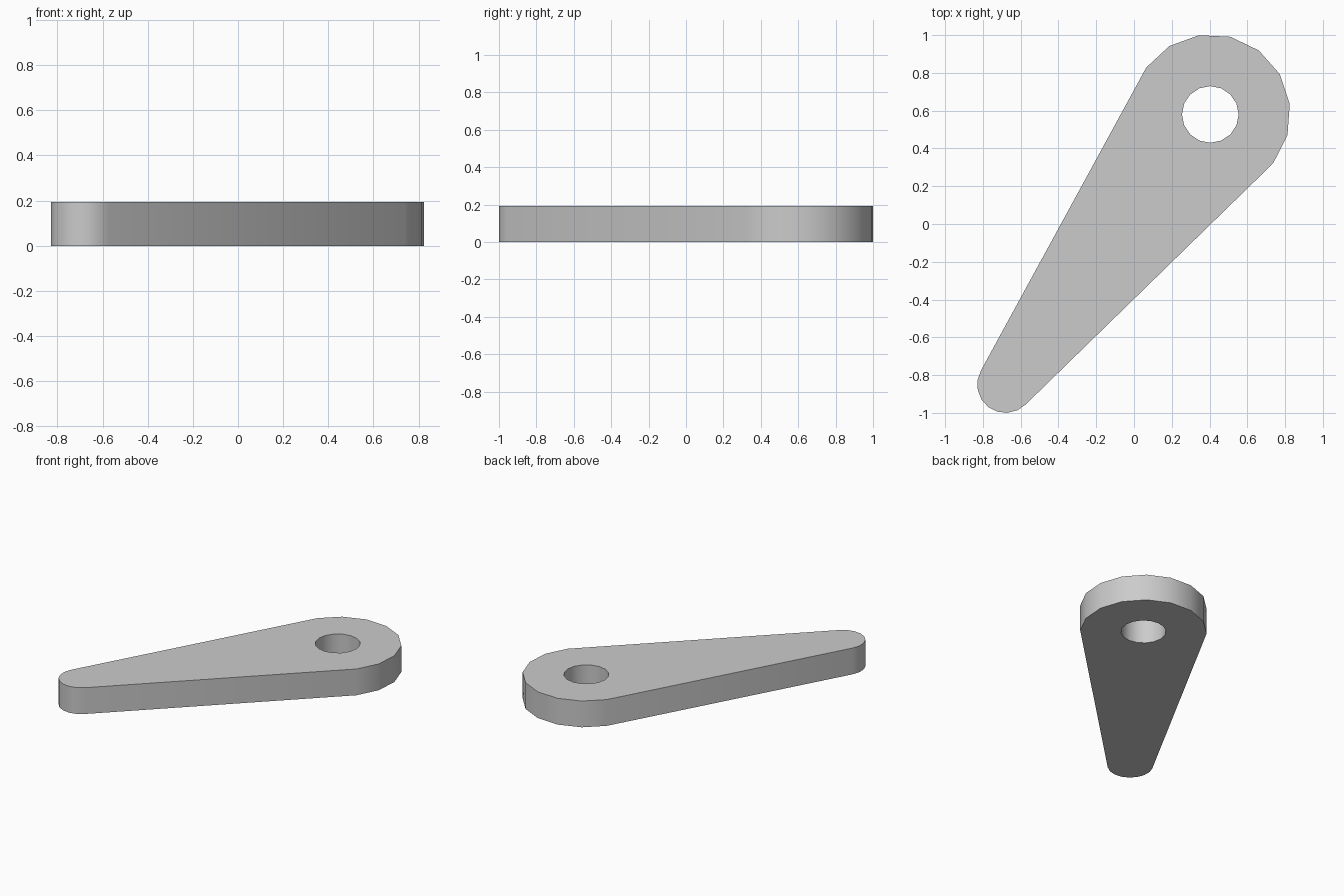
import bpy, bmesh
from math import radians, sin, cos

if "Cube" in bpy.data.objects:
    bpy.data.objects.remove(bpy.data.objects["Cube"])

THICKNESS = 0.193


def arc(cx, cy, r, start, end, segments):
    """Points along an arc, both ends included."""
    angles = [radians(start + (end - start) * i / segments) for i in range(segments + 1)]
    return [(cx + r * cos(a), cy + r * sin(a)) for a in angles]


# Profile: wide rounded end, narrow rounded tip, round hole
outline = arc(0.407, 0.583, 0.421, -38.4, 144.3, 8) + arc(-0.68, -0.85, 0.15, 150, 315, 8)
hole = arc(0.404, 0.58, 0.15, 0, 360, 16)[:-1]

bm = bmesh.new()
for loop in (outline, hole):
    verts = [bm.verts.new((x, y, 0)) for x, y in loop]
    for i, v in enumerate(verts):
        bm.edges.new((v, verts[(i + 1) % len(verts)]))

# Fill the face around the hole and raise it to a plate
bmesh.ops.triangle_fill(bm, edges=bm.edges[:], use_beauty=True, normal=(0, 0, 1))
raised = bmesh.ops.extrude_face_region(bm, geom=bm.faces[:], use_keep_orig=True)
top = [g for g in raised["geom"] if isinstance(g, bmesh.types.BMVert)]
bmesh.ops.translate(bm, verts=top, vec=(0, 0, THICKNESS))
bmesh.ops.recalc_face_normals(bm, faces=bm.faces[:])

mesh = bpy.data.meshes.new("lever_arm")
bm.to_mesh(mesh)
bm.free()
arm = bpy.data.objects.new("lever_arm", mesh)
bpy.context.collection.objects.link(arm)

# Smooth rounded sides, sharp rims
bpy.context.view_layer.objects.active = arm
arm.select_set(True)
bpy.ops.object.shade_smooth_by_angle(angle=radians(30))
